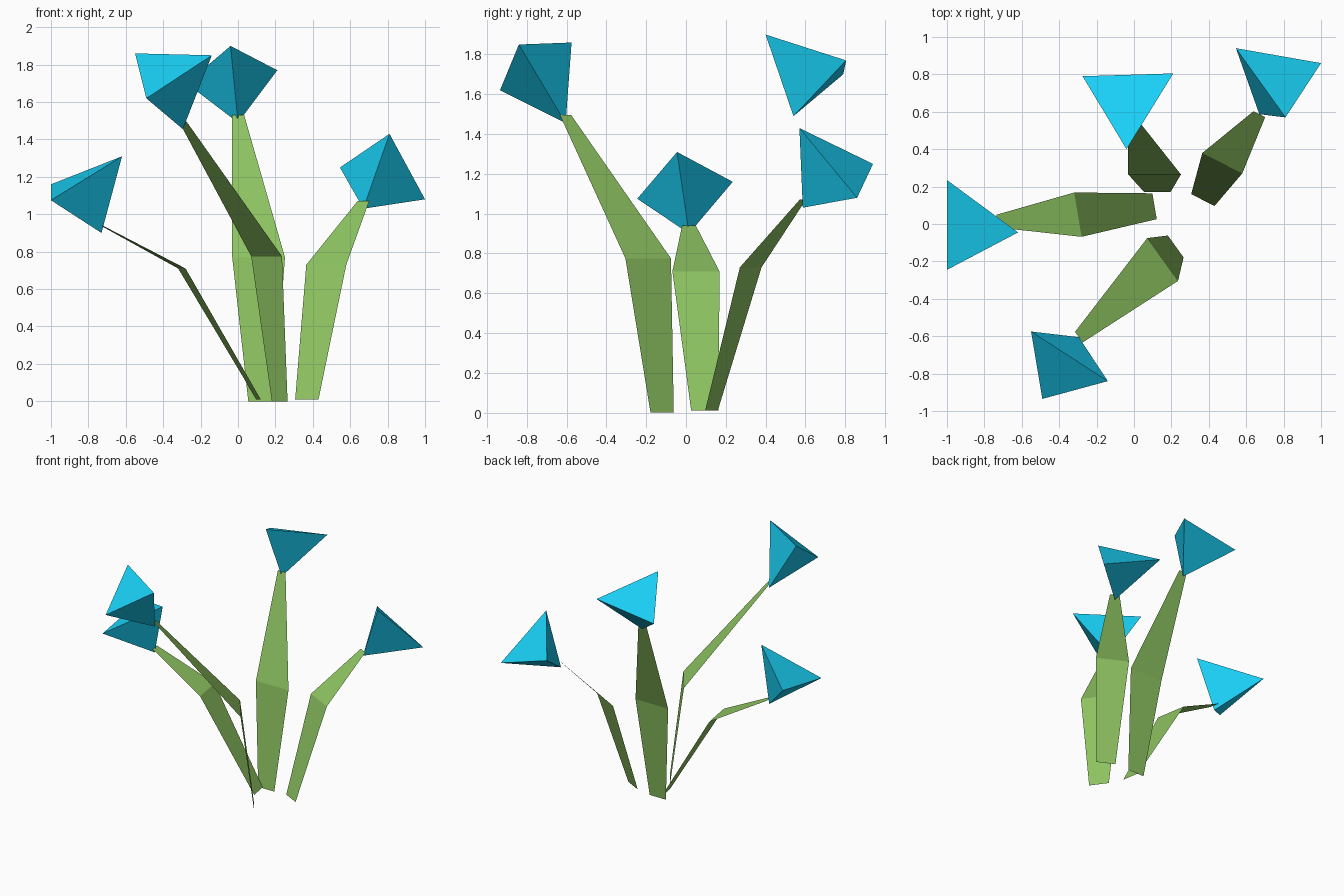
import bpy, bmesh
from math import cos, sin, radians
from mathutils import Vector

if "Cube" in bpy.data.objects:
    bpy.data.objects.remove(bpy.data.objects["Cube"])


def material(name, color):
    mat = bpy.data.materials.new(name)
    mat.diffuse_color = color
    mat.use_nodes = True
    mat.node_tree.nodes["Principled BSDF"].inputs["Base Color"].default_value = mat.diffuse_color
    return mat


GREEN = material("leaf_green", (0.27, 0.55, 0.12, 1))
BLUE = material("petal_blue", (0.01, 0.63, 0.92, 1))


def add_object(name, bm, mat):
    mesh = bpy.data.meshes.new(name)
    bm.to_mesh(mesh)
    bm.free()
    mesh.materials.append(mat)
    obj = bpy.data.objects.new(name, mesh)
    bpy.context.collection.objects.link(obj)
    return obj


# Flat bent stem: a two-panel strip swept along base, bend and end
def stem(name, path, half_widths, side_angle):
    a = radians(side_angle)
    side = Vector((cos(a), sin(a), 0))
    bm = bmesh.new()
    rows = [[bm.verts.new(Vector(p) + s * w * side) for s in (-1, 1)]
            for p, w in zip(path, half_widths)]
    for (l0, r0), (l1, r1) in zip(rows, rows[1:]):
        bm.faces.new((l0, r0, r1, l1))
    return add_object(name, bm, GREEN)


# Closed three-sided flower: a tetrahedron standing on its tip
def flower(name, rim, tip):
    bm = bmesh.new()
    a, b, c = [bm.verts.new(p) for p in rim]
    t = bm.verts.new(tip)
    for tri in ((a, b, c), (a, b, t), (b, c, t), (c, a, t)):
        bm.faces.new(tri)
    bmesh.ops.recalc_face_normals(bm, faces=bm.faces)
    return add_object(name, bm, BLUE)


# Each plant: stem centre line, half widths, blade angle, flower rim
PLANTS = {
    "left": (
        [(0.11, 0.095, 0.01), (-0.30, 0.05, 0.71), (-0.73, 0.015, 0.94)],
        (0.07, 0.12, 0.035), -80.5,
        [(-0.62, -0.045, 1.31), (-1.0, 0.235, 1.16), (-1.0, -0.245, 1.075)]),
    "front": (
        [(0.223, -0.12, 0), (0.153, -0.19, 0.775), (-0.295, -0.605, 1.495)],
        (0.072, 0.141, 0.035), -54.3,
        [(-0.55, -0.575, 1.86), (-0.14, -0.84, 1.85), (-0.49, -0.935, 1.62)]),
    "back": (
        [(0.125, 0.17, 0), (0.11, 0.265, 0.77), (0.0, 0.54, 1.53)],
        (0.07, 0.141, 0.033), 0,
        [(-0.04, 0.40, 1.90), (0.21, 0.805, 1.77), (-0.275, 0.79, 1.70)]),
    "right": (
        [(0.368, 0.128, 0.01), (0.472, 0.325, 0.73), (0.67, 0.587, 1.07)],
        (0.07, 0.12, 0.035), -27,
        [(0.81, 0.57, 1.43), (1.0, 0.86, 1.08), (0.545, 0.94, 1.25)]),
}

for place, (path, widths, angle, rim) in PLANTS.items():
    stem(place + "_stem", path, widths, angle)
    # The flower tip hangs just below the stem end
    flower(place + "_flower", rim, Vector(path[-1]) - Vector((0, 0, 0.04)))
